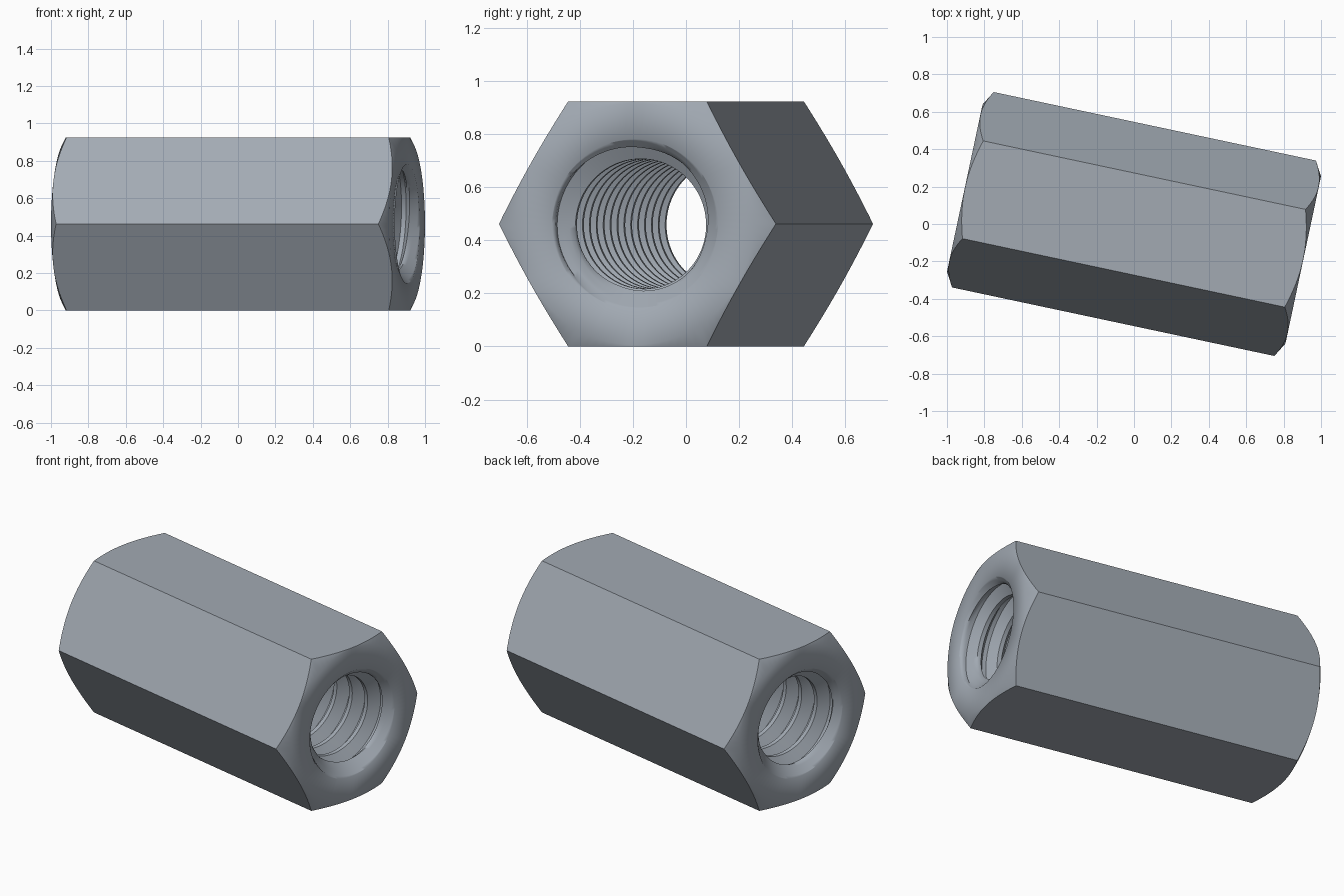
import bpy
import bmesh
from math import cos, sin, tan, pi, radians, floor
from mathutils import Matrix

cube = bpy.data.objects.get("Cube")
if cube:
    bpy.data.objects.remove(cube, do_unlink=True)

# Main dimensions
APOTHEM = 0.4625
HALF = 0.925
RIM = 0.32            # mouth of the countersink
MINOR, MAJOR = 0.245, 0.308
PITCH = 0.125
COLS = 96             # columns around the axis
ROWS = 10             # profile points per thread turn
TURNS = int(2 * HALF / PITCH) + 4
CREST = 0.2           # flat crest and root widths, as parts of the pitch
FLANK = 0.3
PHASE = 0.866 - PITCH * (0.625 + CREST)


def angle(j):
    return 2 * pi * j / COLS


def point(ax, r, j):
    return (ax, r * cos(angle(j)), r * sin(angle(j)))


def thread_radius(t):
    """Trapezoid thread: crest, flank, root, flank."""
    t %= 1
    if t <= CREST:
        depth = 0
    elif t <= CREST + FLANK:
        depth = (t - CREST) / FLANK
    elif t <= 1 - FLANK:
        depth = 1
    else:
        depth = (1 - t) / FLANK
    return MINOR + (MAJOR - MINOR) * depth


def hex_radius(j):
    return APOTHEM / cos(angle(j) % (pi / 3) - pi / 6)


def bore_point(j, row):
    """Helical thread point, clipped by the countersinks and the end planes."""
    first = floor((-HALF - PHASE) / PITCH) - 1
    ax = PHASE + PITCH * (first + row / ROWS + j / COLS)
    ax = max(-HALF, min(HALF, ax))
    cone = RIM - (HALF - abs(ax))
    return point(ax, max(thread_radius(row / ROWS), cone), j)


def skin(bm, columns, shift=0):
    """Join neighbouring columns; the seam steps by one turn for a helix."""
    count = len(columns[0])
    for j, col in enumerate(columns):
        last = j == len(columns) - 1
        nxt, s = (columns[0], shift) if last else (columns[j + 1], 0)
        for r in range(count - 1 - s):
            bm.faces.new((col[r], nxt[r + s], nxt[r + s + 1], col[r + 1]))


bm = bmesh.new()

# Threaded bore
bore = [[bm.verts.new(bore_point(j, r)) for r in range(ROWS * TURNS + 1)]
        for j in range(COLS)]
skin(bm, bore, ROWS)

# Hexagonal outside with conical corner chamfers and flat ends
shell = []
for j in range(COLS):
    r = hex_radius(j)
    edge = HALF - (r - APOTHEM + 0.002) * tan(radians(31))
    profile = [(-HALF, RIM), (-HALF, APOTHEM - 0.006), (-edge, r),
               (edge, r), (HALF, APOTHEM - 0.006), (HALF, RIM)]
    shell.append([bm.verts.new(point(ax, rad, j)) for ax, rad in profile])
skin(bm, shell)

bmesh.ops.remove_doubles(bm, verts=bm.verts, dist=0.0001)
bmesh.ops.dissolve_degenerate(bm, edges=bm.edges, dist=0.0001)
bmesh.ops.delete(bm, geom=[v for v in bm.verts if not v.link_faces], context='VERTS')
bmesh.ops.recalc_face_normals(bm, faces=bm.faces)

# Lay the nut on a flat, turned a little about the vertical
bmesh.ops.transform(bm, verts=bm.verts, matrix=Matrix.Translation((0, 0, APOTHEM))
                    @ Matrix.Rotation(radians(-12), 4, 'Z'))

mesh = bpy.data.meshes.new("coupling_nut")
bm.to_mesh(mesh)
bm.free()
nut = bpy.data.objects.new("coupling_nut", mesh)
bpy.context.collection.objects.link(nut)

# Plain steel
steel = bpy.data.materials.new("steel_grey")
steel.use_nodes = True
colour = (0.36, 0.40, 0.45, 1)
steel.diffuse_color = colour
steel.node_tree.nodes["Principled BSDF"].inputs["Base Color"].default_value = colour
mesh.materials.append(steel)

bpy.ops.object.select_all(action='DESELECT')
nut.select_set(True)
bpy.context.view_layer.objects.active = nut
bpy.ops.object.shade_smooth_by_angle(angle=radians(50))
